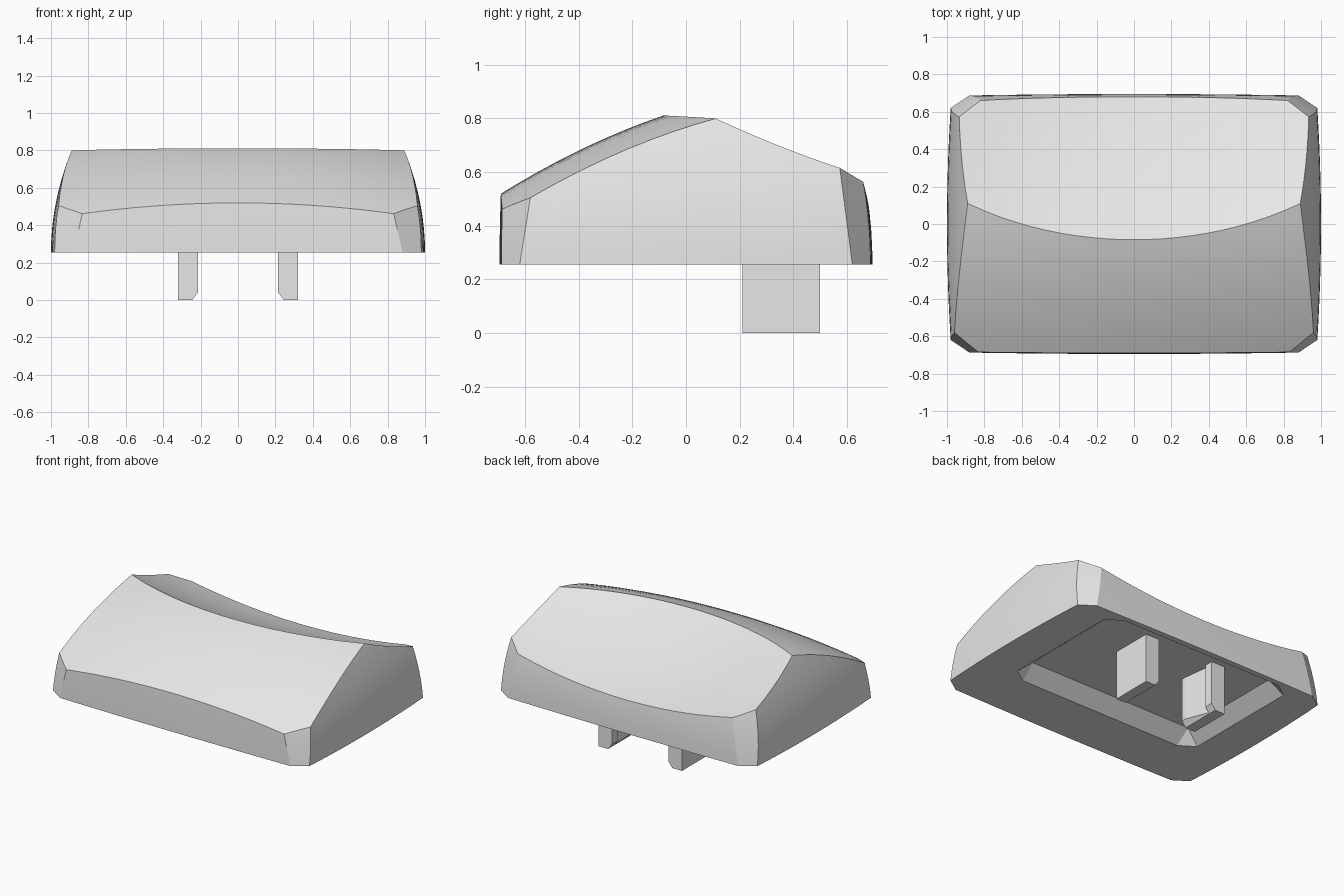
import bpy, bmesh, math
from mathutils import Vector

cube = bpy.data.objects.get("Cube")
if cube:
    bpy.data.objects.remove(cube, do_unlink=True)

grey = bpy.data.materials.new("light_grey")
grey.use_nodes = True
GREY = (0.8, 0.8, 0.8, 1.0)
grey.diffuse_color = GREY
grey.node_tree.nodes["Principled BSDF"].inputs["Base Color"].default_value = GREY

BASE, CEILING = 0.255, 0.34


def add_object(name, bm):
    bmesh.ops.recalc_face_normals(bm, faces=bm.faces)
    mesh = bpy.data.meshes.new(name)
    bm.to_mesh(mesh)
    bm.free()
    mesh.materials.append(grey)
    obj = bpy.data.objects.new(name, mesh)
    bpy.context.collection.objects.link(obj)
    return obj


def span(a, b, n):
    return [a + (b - a) * i / n for i in range(n + 1)]


# Outline of the shell at height t above its base: bowed sides, cut corners
def outline(t):
    side = lambda y: 1 - 0.37 * t * t - 0.052 * y * y
    front = lambda x: -0.695 + 0.01 * x * x + 0.07 * t * t
    back = lambda x: 0.695 - 0.01 * x * x - 0.29 * t * t
    xf, xb = 0.88 - 0.23 * t, 0.88 - 0.19 * t
    yf, yb = -0.62 + 0.16 * t, 0.62 - 0.13 * t
    pts = [(x, front(x)) for x in span(-xf, xf, 16)]
    pts += [(side(y), y) for y in span(yf, yb, 12)]
    pts += [(x, back(x)) for x in span(xb, -xb, 16)]
    pts += [(-side(y), y) for y in span(yb, yf, 12)]
    return pts


def make_shell():
    bm = bmesh.new()
    rings = [[bm.verts.new((x, y, BASE + t)) for x, y in outline(t)]
             for t in span(0, 0.64, 10)]
    n = len(rings[0])
    for lo, hi in zip(rings, rings[1:]):
        for i in range(n):
            j = (i + 1) % n
            bm.faces.new((lo[i], lo[j], hi[j], hi[i]))
    bm.faces.new(rings[0])
    bm.faces.new(rings[-1])
    return add_object("keycap_shell", bm)


# Top surfaces: a domed front slope and a dished back slope, meeting at a ridge
def front_slope(x, y):
    return 0.838 + 0.303 * y - 0.23 * y * y - 0.087 * x * x


def back_slope(x, y):
    return 0.764 - 0.5425 * y + 0.18 * y * y + 0.118 * x * x


def ridge(x):
    return (0.8455 - math.sqrt(0.8455 ** 2 - 1.64 * (0.205 * x * x - 0.074))) / 0.82


def make_top_cutter():
    bm = bmesh.new()
    grid = []
    for x in span(-1.1, 1.1, 28):
        r = ridge(x)
        row = [(x, y, front_slope(x, y)) for y in span(-0.9, r, 12)]
        row += [(x, y, back_slope(x, y)) for y in span(r, 0.9, 12)[1:]]
        grid.append([bm.verts.new(p) for p in row])
    for a, b in zip(grid, grid[1:]):
        for i in range(len(a) - 1):
            bm.faces.new((a[i], b[i], b[i + 1], a[i + 1]))
    # Skirt and floor close the solid
    rim = [e for e in bm.edges if e.is_boundary]
    new = bmesh.ops.extrude_edge_only(bm, edges=rim)["geom"]
    for v in new:
        if isinstance(v, bmesh.types.BMVert):
            v.co.z = 0.1
    bmesh.ops.holes_fill(bm, edges=[e for e in bm.edges if e.is_boundary], sides=0)
    return add_object("top_cutter", bm)


# Pocket in the underside: cut-corner opening tapering to a rectangle
def make_pocket_cutter():
    bm = bmesh.new()
    for s in (-1, 1):
        for x, y in ((0.63, -0.33), (0.735, -0.26), (0.735, 0.58), (0.63, 0.655)):
            for z in (0.15, BASE):
                bm.verts.new((s * x, y, z))
        for y in (-0.23, 0.555):
            bm.verts.new((s * 0.635, y, CEILING))
    bmesh.ops.convex_hull(bm, input=bm.verts)
    return add_object("pocket_cutter", bm)


def cut(obj, cutter, operation):
    mod = obj.modifiers.new(cutter.name, "BOOLEAN")
    mod.object, mod.operation, mod.solver = cutter, operation, "EXACT"
    cutter.hide_render = True
    bpy.context.view_layer.objects.active = obj
    bpy.ops.object.modifier_apply(modifier=mod.name)
    bpy.data.objects.remove(cutter, do_unlink=True)


shell = make_shell()
cut(shell, make_top_cutter(), "INTERSECT")
cut(shell, make_pocket_cutter(), "DIFFERENCE")
bpy.ops.object.select_all(action="DESELECT")
shell.select_set(True)
bpy.context.view_layer.objects.active = shell
bpy.ops.object.shade_smooth_by_angle(angle=math.radians(20))


# Mounting prongs: notched inner face, bevelled inner tip
def make_prong(name, s):
    bm = bmesh.new()
    plan = [(0.32, 0.21), (0.32, 0.5), (0.215, 0.5), (0.215, 0.44),
            (0.24, 0.44), (0.215, 0.24), (0.215, 0.21)]
    face = bm.faces.new([bm.verts.new((s * x, y, 0)) for x, y in plan])
    ext = bmesh.ops.extrude_face_region(bm, geom=[face])["geom"]
    top = [v for v in ext if isinstance(v, bmesh.types.BMVert)]
    bmesh.ops.translate(bm, verts=top, vec=(0, 0, CEILING + 0.005))
    bmesh.ops.recalc_face_normals(bm, faces=bm.faces)
    bmesh.ops.bisect_plane(bm, geom=bm.verts[:] + bm.edges[:] + bm.faces[:],
                           plane_co=(s * 0.245, 0, 0),
                           plane_no=Vector((-s * 0.04, 0, -0.03)), clear_outer=True)
    bmesh.ops.holes_fill(bm, edges=[e for e in bm.edges if e.is_boundary], sides=0)
    return add_object(name, bm)


make_prong("left_prong", 1)
make_prong("right_prong", -1)
